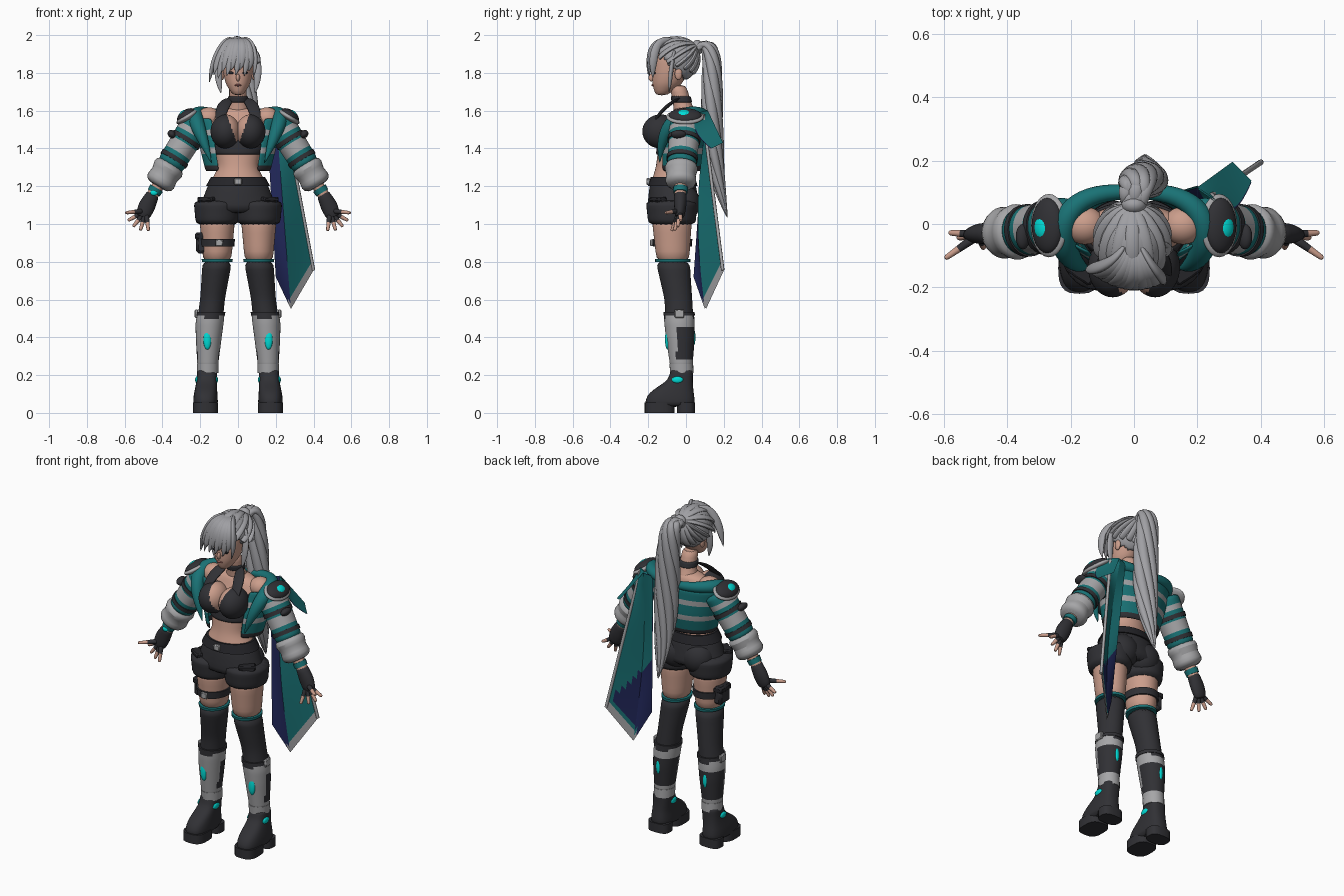
import bpy, bmesh, math
from mathutils import Vector, Matrix

cube = bpy.data.objects.get("Cube")
if cube:
    bpy.data.objects.remove(cube, do_unlink=True)
COLOURS = {"hair_grey": (.35, .35, .37), "skin": (.6, .34, .26), "teal": (.01, .17, .18), "charcoal": (.03, .03, .035),
           "cyan_glow": (0, .72, .68), "navy": (.015, .02, .1), "light_grey": (.38, .38, .39), "rose": (.4, .15, .13),
           "black": (.018, .018, .022)}
MATERIALS = {key: bpy.data.materials.new(key) for key in COLOURS}
for key, material in MATERIALS.items():
    material.use_nodes = True
    material.diffuse_color = (*COLOURS[key], 1)
    material.node_tree.nodes["Principled BSDF"].inputs["Base Color"].default_value = (*COLOURS[key], 1)

def finish(name, bm, paint, smooth=False, thickness=0, bevel=0):
    """Paint faces by one name, a list per segment or a rule, then make the object."""
    bmesh.ops.recalc_face_normals(bm, faces=bm.faces[:])
    mesh, slots = bpy.data.meshes.new(name), []
    for face in bm.faces:
        colour = paint(face.calc_center_median()) if callable(paint) else paint
        if isinstance(paint, list):
            colour = paint[min(face.material_index, len(paint) - 1)]
        if colour not in slots:
            slots.append(colour)
            mesh.materials.append(MATERIALS[colour])
        face.material_index = slots.index(colour)
    bm.to_mesh(mesh)
    bm.free()
    ob = bpy.data.objects.new(name, mesh)
    bpy.context.collection.objects.link(ob)
    if thickness:
        solid = ob.modifiers.new("thickness", 'SOLIDIFY')
        solid.thickness, solid.offset = thickness, -1
    if bevel:
        ob.modifiers.new("rounding", 'BEVEL').width = bevel
    if smooth:
        subdivision = ob.modifiers.new("smoothing", 'SUBSURF')
        subdivision.levels = subdivision.render_levels = 1

def tube(name, rings, paint, s=1, sides=16, level=False, smooth=True, power=1, gap=0, thickness=0):
    """Loft elliptical rings (x, y, z, width, depth); a gap leaves the front open."""
    bm = bmesh.new()
    centres = [Vector((x * s, y, z)) for x, y, z, width, depth in rings]
    loops, u = [], None
    for i, (centre, ring) in enumerate(zip(centres, rings)):
        along = (centres[min(i + 1, len(rings) - 1)] - centres[max(i - 1, 0)]).normalized()
        along = Vector((0, 0, 1)) if level else along
        if u is None:
            u = Vector((0, 1, 0)).cross(along) if abs(along.y) < .9 else Vector((1, 0, 0))
        u = (u - along * u.dot(along)).normalized()
        loops.append([])
        for k in range(sides + bool(gap)):
            a = gap - math.pi / 2 + (math.tau - 2 * gap) * k / sides
            c, d = [math.copysign(abs(w) ** power, w) for w in (math.cos(a), math.sin(a))]
            loops[-1].append(bm.verts.new(centre + u * ring[-2] * c + along.cross(u) * ring[-1] * d))
    for i, (one, two) in enumerate(zip(loops, loops[1:])):
        for k in range(sides):
            j = (k + 1) % len(one)
            bm.faces.new((one[k], one[j], two[j], two[k])).material_index = i
    if not gap:
        bm.faces.new(loops[0])
        bm.faces.new(loops[-1]).material_index = len(loops) - 2
    finish(name, bm, paint, smooth, thickness)

def wrap(name, profile, top, bottom, grow, paint, s=1, steps=4, level=True, puff=0, **options):
    """Cover a body profile between two heights, grown outward."""
    rings = []
    for i in range(steps + 1):
        height = top + (bottom - top) * i / steps
        for a, b in zip(profile, profile[1:]):
            if height >= b[0]:
                break
        t = (a[0] - height) / (a[0] - b[0])
        z, *x, y, width, depth = [p + (q - p) * t for p, q in zip(a, b)]
        g = grow + puff * (i % 2)
        rings.append((sum(x), y, z, width + g, depth + g))
    tube(name, rings, paint, s, level=level, **options)

def strand(name, points, width, paint="hair_grey", s=1, flat=.6, steps=8, spin=None):
    """Tapering strand on a Bezier path; spin winds it around that path."""
    rings = []
    for i in range(steps + 1):
        t = i / steps
        w, path = width * ((.5 + t) * (1 - t ** 4) + .03), [Vector(p) for p in points]
        while len(path) > 1:
            path = [a.lerp(b, t) for a, b in zip(path, path[1:])]
        if spin is not None:
            turn = spin + t * math.pi * 1.5
            path[0] += Vector((math.cos(turn) * 1.5, math.sin(turn), 0)) * w
        rings.append((*path[0], w, w * flat))
    tube(name, rings, paint, s, sides=10)

def ball(name, place, size, paint, tilt=0, segments=24, keep=None, thickness=0):
    bm = bmesh.new()
    bmesh.ops.create_uvsphere(bm, u_segments=segments, v_segments=segments * 2 // 3, radius=1)
    bm.transform(Matrix.Translation(place) @ Matrix.Rotation(tilt, 4, 'Y') @ Matrix.Diagonal((*size, 1)))
    if keep:
        bmesh.ops.delete(bm, geom=[f for f in bm.faces if not keep(f.calc_center_median())], context='FACES')
    finish(name, bm, paint, thickness=thickness)

def box(name, place, size, paint, turn=0):
    bm = bmesh.new()
    bmesh.ops.create_cube(bm, size=1)
    bm.transform(Matrix.Translation(place) @ Matrix.Rotation(turn, 4, 'Z') @ Matrix.Diagonal((*size, 1)))
    finish(name, bm, paint, bevel=min(size) / 4)

def sheet(name, top, bottom, paint, push=0, steps=36):
    """Cloth between two edges, with its middle fold pulled forward."""
    bm, rows = bmesh.new(), []
    for i in range(steps + 1):
        t = i / steps
        edge = [Vector(a).lerp(Vector(b), t) + Vector((0, push - .045 * math.sin(math.pi * t) * (j == 1), 0))
                for j, (a, b) in enumerate(zip(top, bottom))]
        rows.append([bm.verts.new(a.lerp(b, k / 6)) for a, b in zip(edge, edge[1:]) for k in range(7)])
    for one, two in zip(rows, rows[1:]):
        for j in range(len(one) - 1):
            if j % 7 < 6:
                bm.faces.new((one[j], one[j + 1], two[j + 1], two[j]))
    finish(name, bm, paint)

# Body profiles: height, (x,) y, half width, half depth
HEAD = [(1.96, -.07, .05, .06), (1.88, -.075, .085, .107), (1.8, -.085, .08, .096), (1.74, -.1, .066, .08),
        (1.68, -.13, .025, .03)]
NECK = [(1.74, -.045, .045, .045), (1.62, -.015, .05, .05), (1.57, 0, .08, .07)]
TORSO = [(1.62, -.01, .06, .05), (1.59, -.01, .14, .065), (1.54, -.015, .17, .08), (1.47, -.04, .145, .1),
         (1.3, -.07, .105, .09), (1.2, -.07, .16, .122), (1.06, -.066, .21, .138)]
JACKET = [(1.56, 0, .225, .105), (1.4, -.02, .19, .125), (1.28, -.03, .16, .11)]
ARM = [(1.55, .21, 0, .05, .055), (1.3, .365, -.025, .04, .044), (1.15, .455, -.03, .03, .03),
       (1.1, .48, -.03, .043, .03), (1.03, .51, -.035, .034, .02)]
LEG = [(1.05, .11, -.075, .098, .11), (.8, .11, -.07, .075, .087), (.6, .135, -.04, .062, .07),
       (.48, .15, -.035, .066, .072), (.4, .155, -.03, .06, .068), (.26, .16, -.025, .047, .052), (.18, .16, -.02, .045, .05)]
BOOT = [(.24, .163, -.02, .053, .058), (.17, .165, -.03, .054, .066), (.12, .17, -.07, .06, .11), (.08, .172, -.085, .066, .132),
        (.03, .172, -.085, .066, .132)]

# Head, hair cap and strands swept to the tie
wrap("head", HEAD, 1.96, 1.68, 0, "skin", steps=10, sides=20)
wrap("neck", NECK, 1.74, 1.57, 0, "skin")
ball("nose", (0, -.183, 1.775), (.01, .016, .02), "skin")
ball("lips", (0, -.174, 1.735), (.018, .009, .006), "rose")
CROWN, CAP = Vector((-.005, -.055, 1.87)), Vector((.106, .125, .12))
ball("hair_cap", CROWN, CAP, "hair_grey", segments=36, thickness=.03, keep=lambda c: c.z > 1.77 - min(0, c.y + .01))
for i in range(15):
    a = math.pi * (i - 7) / 8
    hairline, path = Vector((math.sin(a), -math.cos(a), .4 - abs(a) * .45)), []
    for k in range(7):
        on_cap = hairline.lerp(Vector((0, .8, .6)), k / 6).normalized() * CAP
        path.append((*(CROWN + on_cap), .025, .012))
    tube("swept_strand", path, "hair_grey", sides=8)

# Fringe swept toward the right temple, then ponytail
for i in range(11):
    x = -.14 + .023 * i
    y, z = -.2 + 3 * x * x, 1.785 - 2 * x * x + .03 * (i % 2)
    strand("fringe_strand", [(x * .2, -.06, 1.97), (x * .6 + .02, y, 2.01), (x * 1.1 + .015, y, 1.88), (x - .012, y, z)], .025)
TAIL = [(0, .05, 1.92), (0, .2, 2.08), (.045, .12, 1.7), (.035, .1, 1.4), (.035, .22, 1.03)]
strand("ponytail_core", TAIL, .045, flat=1, steps=12)
for k in range(7):
    strand("ponytail_lock", TAIL, .033, flat=.9, steps=14, spin=k * math.tau / 7)
ball("hair_tie", (0, .06, 1.935), (.04, .03, .04), "hair_grey")

# Torso and halter top
neckline = lambda c: "charcoal" if abs(c.x) > .01 + (c.z - 1.44) * .36 else "skin"
wrap("torso", TORSO, 1.62, 1.2, 0, "skin", steps=14, sides=24)
wrap("top_band", TORSO, 1.54, 1.36, .008, neckline, steps=10, sides=36)
wrap("choker", NECK, 1.68, 1.64, .006, "charcoal", sides=24)

# Folded cape and small flap off the left shoulder
def cape_colour(c, outside):
    hem, on_hem = c.z - .55 - 1.7 * (c.x - .28), c.x > .27
    if on_hem and hem < .055:
        return "light_grey"
    if outside:
        return "navy" if c.z < 1.25 - 1.15 * c.x and not (on_hem and hem < .09) else "teal"
    return "navy" if c.x < .2 + .077 * (1.59 - c.z) else "teal"

CAPE = ([(.15, .1, 1.58), (.2, .115, 1.59), (.245, .09, 1.58)], [(.2, .04, .72), (.28, .1, .55), (.4, .195, .755)])
sheet("cape_lining", *CAPE, lambda c: cape_colour(c, False))
sheet("cape_outside", *CAPE, lambda c: cape_colour(c, True), .006)
tube("cape_trim", [(*edge[2], .009, .009) for edge in CAPE], "light_grey", sides=8, smooth=False)
FLAP = ([(.2, .11, 1.6), (.27, .06, 1.59)], [(.31, .19, 1.43), (.37, .13, 1.4)])
sheet("shoulder_flap_lining", *FLAP, lambda c: "navy" if c.z < 1.5 else "teal")
sheet("shoulder_flap", *FLAP, "teal", .006)

wrap("jacket_body", JACKET, 1.56, 1.28, 0, ["teal", "teal", "light_grey", "teal", "teal", "light_grey", "teal", "teal",
     "charcoal"], steps=9, sides=28, gap=.65, thickness=.012)
wrap("shorts", TORSO, 1.26, 1.05, .004, "charcoal", sides=24)
wrap("belt", TORSO, 1.25, 1.2, .01, "black", steps=1, sides=28, smooth=False)
box("belt_buckle", (0, -.2, 1.225), (.04, .02, .036), "light_grey")
ball("wrist_light", (-.445, -.06, 1.165), (.02, .01, .015), "cyan_glow", segments=12)

for side, s in (("left_", 1), ("right_", -1)):
    # Ear, side lock, bust, shoulder, halter strap
    ball(side + "ear", (.083 * s, -.04, 1.795), (.012, .02, .032), "skin")
    ball(side + "eye", (.036 * s, -.168, 1.8), (.016, .01, .007), "black")
    strand(side + "side_lock", [(.09, -.06, 1.92), (.12, -.08, 1.84), (.09, -.09, 1.69)], .022, s=s)
    ball(side + "bust", (.067 * s, -.135, 1.49), (.078, .096, .09), neckline, segments=60)
    ball(side + "shoulder", (.155 * s, -.005, 1.56), (.065, .06, .058), "skin")
    strand(side + "halter_strap", [(.095, -.19, 1.5), (.105, -.13, 1.63), (.03, -.02, 1.67)], .036, "charcoal", s, .3)

    # Jacket collar, banded sleeve, cuff, shoulder pad
    strand(side + "collar", [(-.01, .1, 1.57), (.3, .13, 1.59), (.25, -.14, 1.65), (.14, -.14, 1.32)], .044, "teal", s, 1, 12)
    wrap(side + "sleeve", ARM, 1.55, 1.3, .033, ["teal", "teal", "light_grey", "teal", "teal", "light_grey", "light_grey",
         "teal"], s, 10, False, sides=18)
    for height in (1.455, 1.355):
        wrap(side + "sleeve_strap", ARM, height, height - .02, .037, "charcoal", s, 1, False, smooth=False, sides=24)
    ball(side + "sleeve_clip", (.35 * s, -.04, 1.475), (.02, .04, .025), "charcoal", .8 * s)
    wrap(side + "fur_cuff", ARM, 1.325, 1.195, .032, "light_grey", s, 4, False, puff=.022)
    ball(side + "pad_rim", (.268 * s, -.005, 1.567), (.066, .1, .022), "light_grey", .55 * s)
    ball(side + "pad", (.272 * s, -.005, 1.573), (.056, .088, .032), "charcoal", .55 * s)
    ball(side + "pad_light", (.289 * s, -.01, 1.582), (.03, .042, .018), "cyan_glow", .65 * s, 12)

    # Forearm and fingerless glove, fingers fanned from thumb to little finger
    wrap(side + "forearm", ARM, 1.28, 1.12, 0, "skin", s, level=False)
    wrap(side + "wristband", ARM, 1.19, 1.165, .006, "teal", s, 1, False, smooth=False)
    wrap(side + "glove", ARM, 1.17, 1.03, .004, "charcoal", s, level=False)
    for i, finger in enumerate(("thumb", "index", "middle", "ring", "little")):
        a = -.1 - .4 * i
        reach = Vector((math.cos(a), .2 - .15 * i if i else -.7, math.sin(a)))
        rings = [(*(Vector((.488, -.033, 1.07)) + reach * (.02 + .015 * k)), .016 - .0012 * k, .016 - .0012 * k) for k in range(7)]
        tube(side + finger + "_finger", rings, ["charcoal"] * 3 + ["skin"], s, 8)

    # Shorts legs and pockets
    wrap(side + "shorts_leg", LEG, 1.13, .99, .022, "charcoal", s, sides=20)
    ball(side + "seat", (.075 * s, -.01, 1.11), (.095, .085, .095), "charcoal")
    box(side + "cargo_pocket", (.165 * s, -.145, 1.09), (.09, .05, .1), "charcoal", .6 * s)
    box(side + "pocket_flap", (.165 * s, -.148, 1.13), (.094, .054, .025), "black", .6 * s)

    # Stockings and shin armour
    wrap(side + "thigh", LEG, 1.05, .79, 0, "skin", s, sides=20)
    wrap(side + "stocking", LEG, .81, .18, .004, "charcoal", s, 12, sides=20)
    wrap(side + "stocking_band", LEG, .815, .8, .006, "teal", s, 1, smooth=False, sides=24)
    wrap(side + "shin_guard", LEG, .54, .24, .009, lambda c: "charcoal" if .28 < c.z < .45 and c.y > -.05
         or c.z > .49 and abs(abs(c.x) - .14) < .035 else "light_grey", s, 14, sides=28)
    wrap(side + "knee_strap", LEG, .535, .515, .012, "charcoal", s, 1, smooth=False, sides=24)
    wrap(side + "ankle_band", LEG, .26, .21, .011, "light_grey", s, 1, smooth=False, sides=24)
    box(side + "knee_buckle", (.22 * s, -.035, .525), (.018, .05, .045), "light_grey")
    ball(side + "shin_light", (.162 * s, -.097, .39), (.022, .014, .056), "cyan_glow", segments=12)
    ball(side + "calf_light", (.157 * s, .04, .4), (.014, .01, .045), "cyan_glow", segments=12)

    # Platform boots with a gap before the heel
    wrap(side + "boot", BOOT, .24, .03, 0, "charcoal", s, 7, sides=20, power=.75)
    for part, y, depth in (("sole", -.14, .08), ("heel", 0, .048)):
        tube(side + part, [(.172, y, z, .067, depth) for z in (0, .055)], "charcoal", s, 20, True, False, .7)
    for x in (.115, .218):
        ball(side + "boot_light", (x * s, -.045, .175), (.009, .03, .018), "cyan_glow", segments=12)

# Thigh holster on the right leg
wrap("thigh_strap", LEG, .92, .88, .008, "charcoal", -1, 1, smooth=False, sides=24)
box("thigh_pouch", (-.195, -.065, .9), (.055, .1, .11), "charcoal")
box("pouch_flap", (-.197, -.065, .935), (.061, .106, .04), "black")
box("thigh_buckle", (-.1, -.182, .9), (.04, .015, .035), "light_grey")

# Smooth shading with crisp edges
for ob in bpy.context.collection.objects:
    ob.select_set(ob.type == 'MESH')
bpy.context.view_layer.objects.active = bpy.data.objects["head"]
bpy.ops.object.shade_smooth_by_angle(angle=math.pi / 3)
